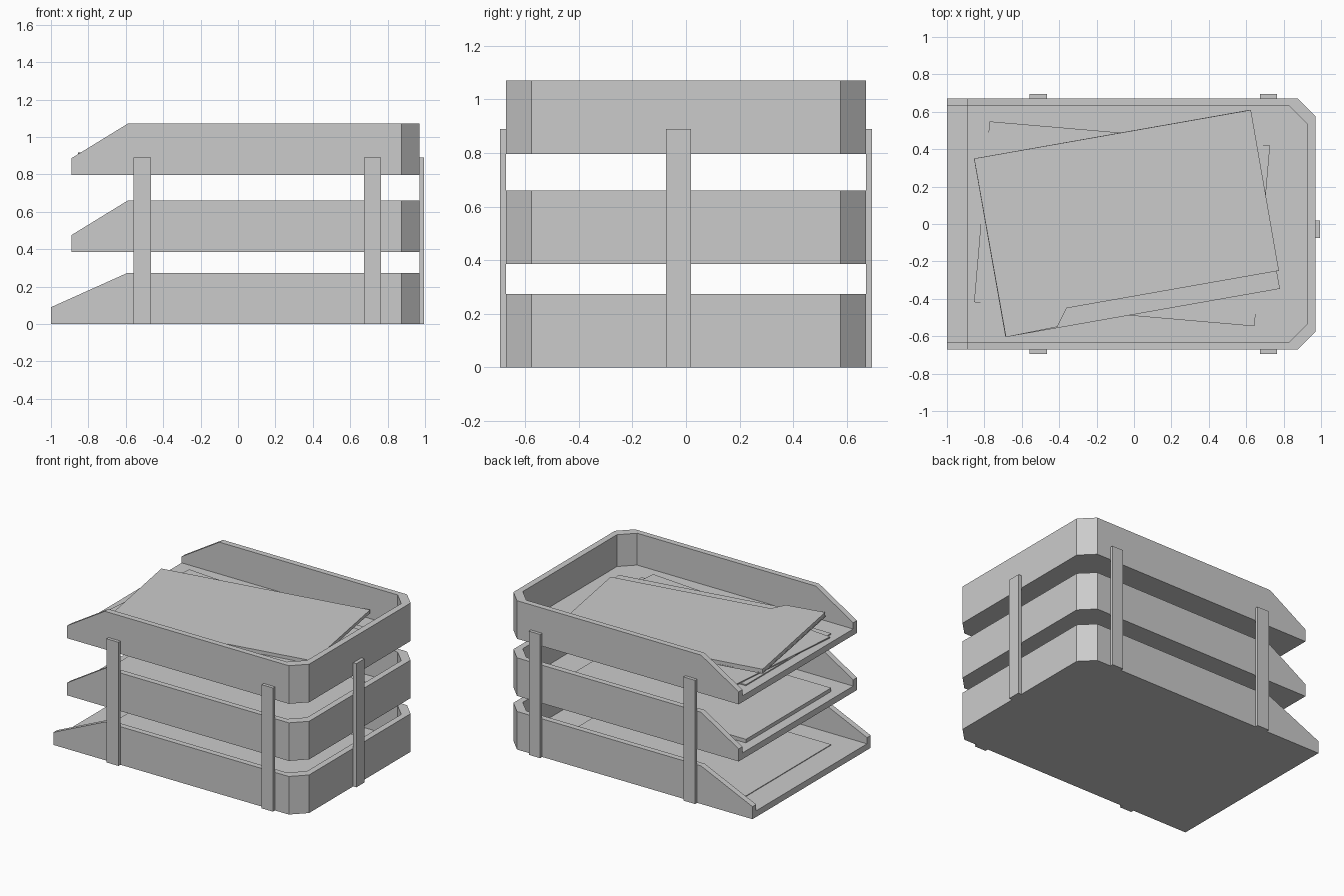
import bpy, bmesh
from math import radians, cos, sin

if "Cube" in bpy.data.objects:
    bpy.data.objects.remove(bpy.data.objects["Cube"], do_unlink=True)

GREY = (0.6, 0.6, 0.6, 1)
grey = bpy.data.materials.new("matte grey")
grey.use_nodes = True
grey.diffuse_color = GREY
grey.node_tree.nodes["Principled BSDF"].inputs["Base Color"].default_value = GREY


def finish(name, bm):
    bmesh.ops.recalc_face_normals(bm, faces=bm.faces)
    mesh = bpy.data.meshes.new(name)
    bm.to_mesh(mesh)
    bm.free()
    mesh.materials.append(grey)
    obj = bpy.data.objects.new(name, mesh)
    bpy.context.collection.objects.link(obj)
    return obj


def prism(name, outline, z0, z1):
    bm = bmesh.new()
    low = [bm.verts.new((x, y, z0)) for x, y in outline]
    high = [bm.verts.new((x, y, z1)) for x, y in outline]
    bm.faces.new(low)
    bm.faces.new(high)
    for i in range(len(low)):
        j = (i + 1) % len(low)
        bm.faces.new((low[i], low[j], high[j], high[i]))
    return finish(name, bm)


def rect(x0, x1, y0, y1):
    return [(x0, y0), (x1, y0), (x1, y1), (x0, y1)]


def turned(cx, cy, length, width, degrees):
    c, s = cos(radians(degrees)), sin(radians(degrees))
    pts = rect(-length / 2, length / 2, -width / 2, width / 2)
    return [(cx + x * c - y * s, cy + x * s + y * c) for x, y in pts]


# Open-ended tray path with two chamfered corners
def tray_path(front, back, side, chamfer):
    half = [(front, -side), (-0.59, -side), (back - chamfer, -side),
            (back, chamfer - side)]
    return half + [(x, -y) for x, y in reversed(half)]


def tray(name, front, z):
    outer = tray_path(front, 0.97, 0.672, 0.095)
    inner = tray_path(front, 0.925, 0.63, 0.095)
    bm = bmesh.new()
    rings = []
    for i, (o, n) in enumerate(zip(outer, inner)):
        top = z + (0.09 if i in (0, len(outer) - 1) else 0.274)
        rings.append([bm.verts.new(p) for p in
                      ((*o, z), (*o, top), (*n, top), (*n, z))])
    for a, b in zip(rings, rings[1:]):
        for k in range(4):
            m = (k + 1) % 4
            bm.faces.new((a[k], a[m], b[m], b[k]))
    bm.faces.new(rings[0])
    bm.faces.new(rings[-1])
    finish(name + "_walls", bm)
    prism(name + "_floor", inner, z, z + 0.045)


tray("lower_tray", -1.0, 0.0)
tray("middle_tray", -0.89, 0.386)
tray("upper_tray", -0.89, 0.797)

# Support posts
for side, sign in (("front", -1), ("rear", 1)):
    for end, x0, x1 in (("open", -0.56, -0.465), ("closed", 0.675, 0.765)):
        y0, y1 = sorted((sign * 0.672, sign * 0.695))
        prism(f"{side}_{end}_post", rect(x0, x1, y0, y1), 0, 0.89)
prism("end_post", rect(0.97, 0.995, -0.075, 0.018), 0, 0.89)

# Paper sheets and stacks
straight = rect(-0.82, 0.69, -0.48, 0.49)
prism("lower_sheet", straight, 0.045, 0.05)
prism("middle_stack", straight, 0.431, 0.457)
prism("upper_straight_sheet", straight, 0.842, 0.85)
prism("upper_skewed_sheet", turned(-0.064, 0.001, 1.505, 0.97, -4.9), 0.85, 0.858)
prism("upper_turned_sheet", turned(-0.038, 0.002, 1.49, 0.97, 10), 0.885, 0.893)
prism("top_stack", [(-0.855, 0.35), (-0.685, -0.605), (-0.41, -0.55),
                    (-0.36, -0.45), (0.775, -0.25), (0.625, 0.61)], 0.893, 0.917)
